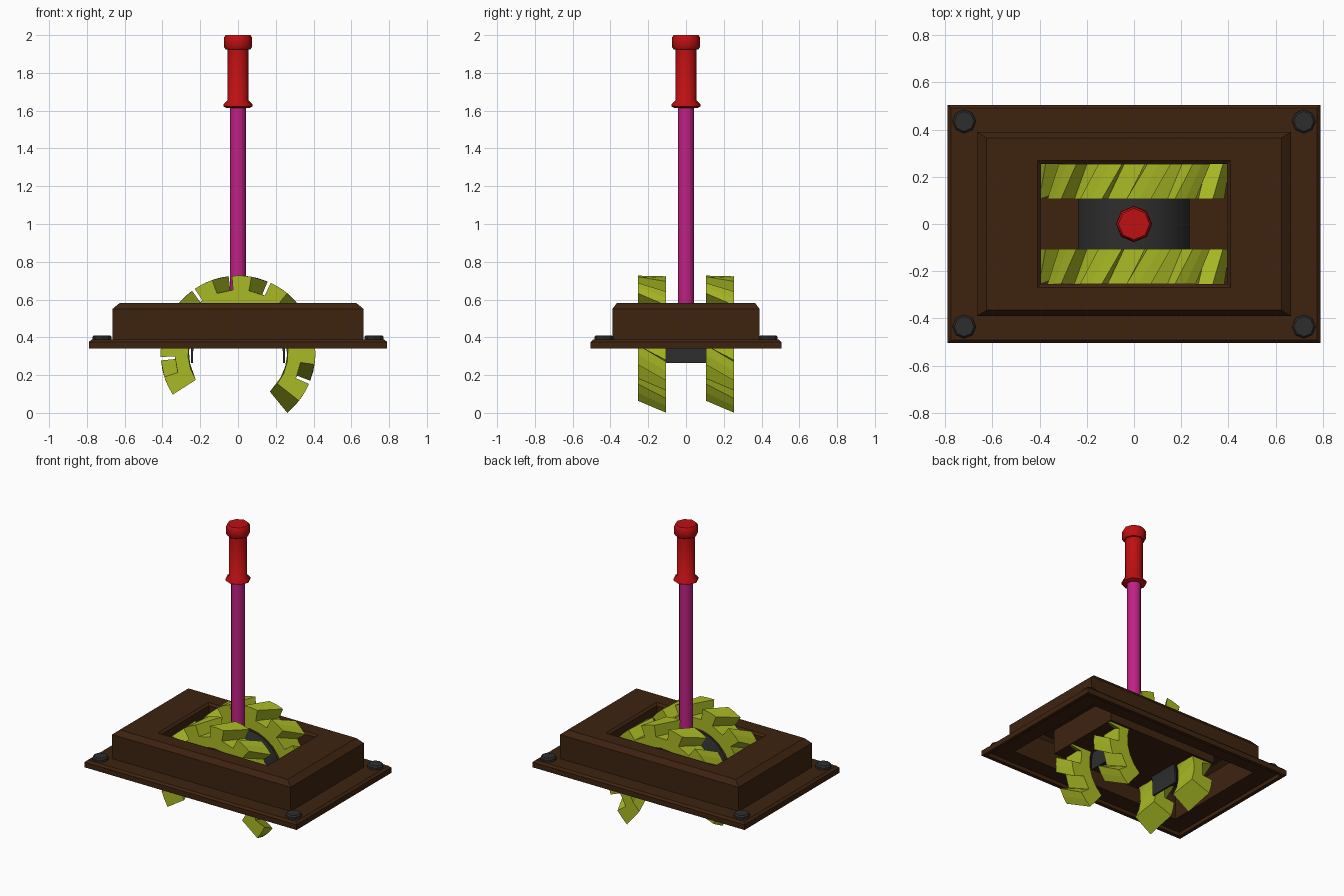
import bpy, math

if "Cube" in bpy.data.objects:
    bpy.data.objects.remove(bpy.data.objects["Cube"])


def material(name, colour):
    m = bpy.data.materials.new(name)
    m.diffuse_color = (*colour, 1)
    m.use_nodes = True
    m.node_tree.nodes["Principled BSDF"].inputs["Base Color"].default_value = m.diffuse_color
    return m


BROWN = material("dark_brown", (0.048, 0.017, 0.005))
GREEN = material("lime_green", (0.40, 0.49, 0.018))
PINK = material("magenta", (0.52, 0.016, 0.23))
RED = material("red", (0.52, 0.005, 0.006))
GREY = material("charcoal", (0.027, 0.027, 0.027))


def make(name, verts, faces, mat, smooth=None):
    me = bpy.data.meshes.new(name)
    me.from_pydata(verts, [], faces)
    me.materials.append(mat)
    ob = bpy.data.objects.new(name, me)
    bpy.context.collection.objects.link(ob)
    bpy.ops.object.select_all(action='DESELECT')
    ob.select_set(True)
    bpy.context.view_layer.objects.active = ob
    bpy.ops.object.mode_set(mode='EDIT')
    bpy.ops.mesh.select_all(action='SELECT')
    bpy.ops.mesh.normals_make_consistent(inside=False)
    bpy.ops.object.mode_set(mode='OBJECT')
    if smooth:
        bpy.ops.object.shade_smooth_by_angle(angle=math.radians(smooth))
    return ob


def loft(name, rings, mat, smooth=None):
    """Join equal-sized rings of points and cap both ends."""
    n = len(rings[0])
    verts = [p for r in rings for p in r]
    faces = [(i * n + j, i * n + (j + 1) % n, (i + 1) * n + (j + 1) % n, (i + 1) * n + j)
             for i in range(len(rings) - 1) for j in range(n)]
    last = (len(rings) - 1) * n
    faces += [tuple(range(n)), tuple(range(last, last + n))]
    return make(name, verts, faces, mat, smooth)


def lathe(name, profile, sides, mat, x=0, y=0, smooth=None):
    rings = [[(x + r * math.cos(math.tau * k / sides), y + r * math.sin(math.tau * k / sides), z)
              for k in range(sides)] for r, z in profile]
    return loft(name, rings, mat, smooth)


# Hollow housing: flange, chamfered box, recessed floor, then the underside
steps = [(.395, .255, .40), (.395, .255, .57), (.41, .27, .583), (.625, .365, .583),
         (.665, .39, .55), (.665, .39, .388), (.775, .492, .388), (.79, .505, .375),
         (.79, .505, .34), (.765, .48, .34), (.765, .48, .365), (.64, .37, .365),
         (.64, .37, .535), (.61, .35, .555), (.41, .27, .555), (.41, .27, .39)]
loft("housing", [[(-x, -y, z), (x, -y, z), (x, y, z), (-x, y, z)] for x, y, z in steps], BROWN)

# Corner bolts
for sx in (-1, 1):
    for sy in (-1, 1):
        lathe("corner_bolt", [(.05, .385), (.05, .402), (.042, .411)], 8, GREY, sx * .72, sy * .435)

# Two partial gear rings with slanted teeth
CZ = .317
R_TIP, R_ROOT, R_IN = .41, .335, .265
START, PITCH, WIDTH, TEETH, SKEW = -38, 29.5, 14.5, 9, -12.5
outline = []
for t in range(TEETH):
    a = START + t * PITCH
    outline += [(R_TIP, a), (R_TIP, a + WIDTH / 2), (R_TIP, a + WIDTH)]
    if t < TEETH - 1:
        outline += [(R_ROOT, a + WIDTH), (R_ROOT, a + PITCH)]
END = START + (TEETH - 1) * PITCH + WIDTH
outline += [(R_IN, END + (START - END) * i / 18) for i in range(19)]


def gear_side(y, turn):
    return [(r * math.cos(math.radians(a + turn)), y, CZ + r * math.sin(math.radians(a + turn)))
            for r, a in outline]


for name, y in (("front_gear", -.255), ("back_gear", .105)):
    loft(name, [gear_side(y, 0), gear_side(y + .15, SKEW)], GREEN)

# Curved cover between the gears, open below
arch = [(.25, .265)] + [(.25 * math.cos(math.pi * i / 24), .32 + .25 * math.sin(math.pi * i / 24))
                        for i in range(25)] + [(-.25, .265)]
inner = [(x * .95, .265 + (z - .265) * .96) for x, z in reversed(arch)]
loft("drum_cover", [[(x, y, z) for x, z in arch + inner] for y in (-.105, .105)], GREY, 30)

# Lever shaft and grip
lathe("lever_shaft", [(.043, .54), (.043, 1.63)], 12, PINK, smooth=50)
lathe("lever_grip", [(.062, 1.615), (.077, 1.622), (.077, 1.634), (.056, 1.655), (.056, 1.925),
                     (.066, 1.925), (.075, 1.938), (.075, 1.985), (.066, 2.0)], 8, RED, smooth=50)
